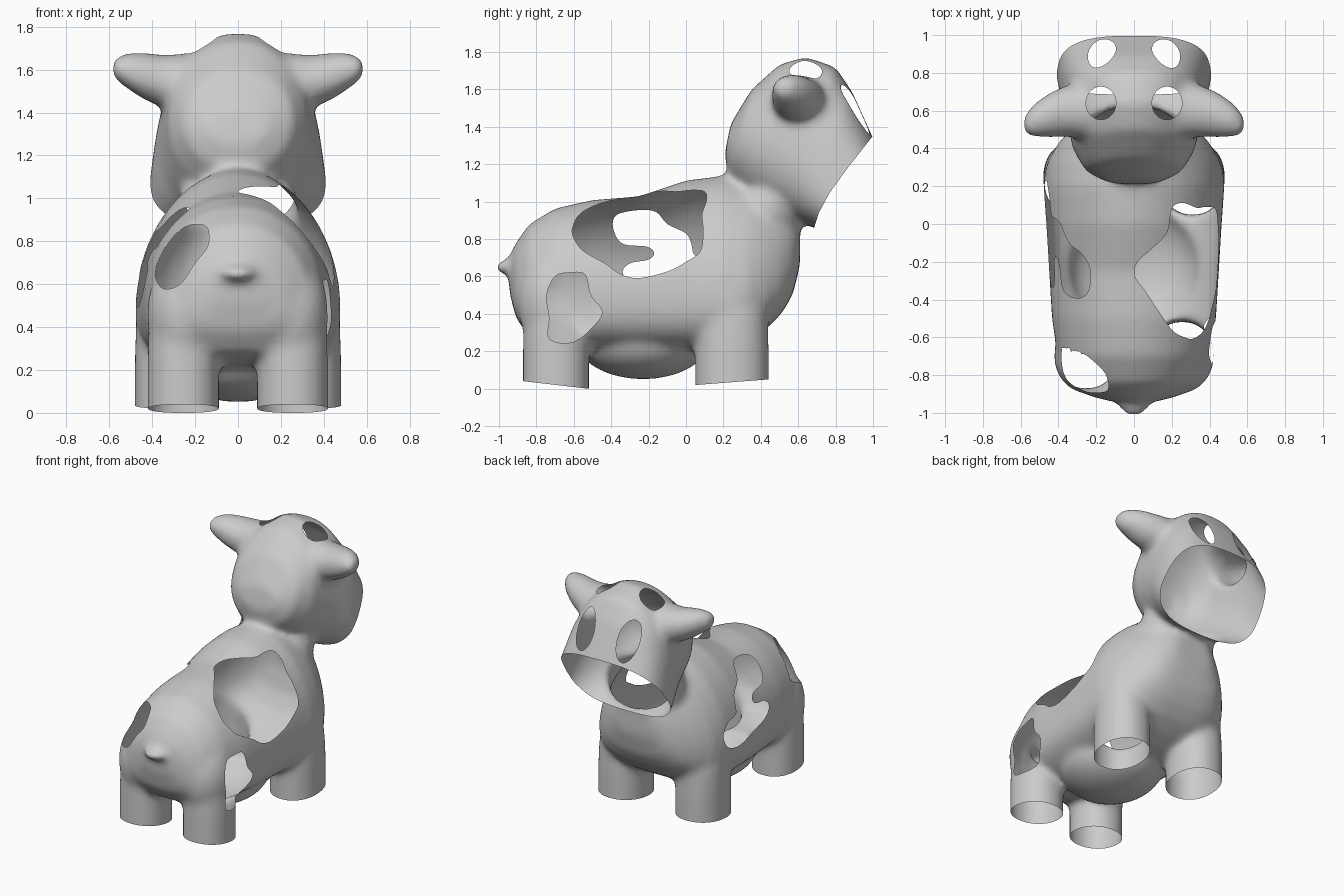
import bpy, bmesh, math
from mathutils import Matrix, Vector

if "Cube" in bpy.data.objects:
    bpy.data.objects.remove(bpy.data.objects["Cube"])

N = 40
bm = bmesh.new()


def loft(rings):
    loops = [[bm.verts.new(p) for p in r] for r in rings]
    faces = [bm.faces.new(loops[0][::-1]), bm.faces.new(loops[-1])]
    for a, b in zip(loops, loops[1:]):
        for i in range(len(a)):
            j = (i + 1) % len(a)
            faces.append(bm.faces.new((a[i], a[j], b[j], b[i])))
    bmesh.ops.recalc_face_normals(bm, faces=faces)


def ellipse(c, u, v, e=2.0, taper=0.0):
    c, u, v = Vector(c), Vector(u), Vector(v)
    out = []
    for i in range(N):
        a = 2 * math.pi * i / N
        x, y = math.cos(a), math.sin(a)
        x = math.copysign(abs(x) ** (2 / e), x)
        y = math.copysign(abs(y) ** (2 / e), y)
        out.append(c + u * x * (1 - taper * y) + v * y)
    return out


def ball(c, r):
    bmesh.ops.create_uvsphere(bm, u_segments=32, v_segments=16, radius=1,
                              matrix=Matrix.Translation(c) @ Matrix.Diagonal((*r, 1)))


# Torso: y, half width, bottom, top, roundness of the upper half
rings = []
for y, w, zb, zt, e in [(-.945, .10, .52, .71, 2), (-.91, .24, .38, .78, 2), (-.84, .345, .28, .88, 2),
                        (-.7, .405, .23, .965, 2.05), (-.5, .435, .2, 1.01, 2.05), (-.25, .45, .19, 1.03, 2),
                        (0, .465, .19, 1.115, 2), (.2, .48, .21, 1.14, 1.9), (.33, .46, .26, 1.13, 1.75),
                        (.43, .40, .32, 1.10, 1.75), (.51, .33, .40, 1.05, 1.8), (.57, .25, .50, .98, 2),
                        (.61, .15, .66, .93, 2)]:
    zc = max(.5, zb + .3 * (zt - zb))
    top = ellipse((0, y, zc), (w, 0, 0), (0, 0, zt - zc), e)
    low = ellipse((0, y, zc), (w, 0, 0), (0, 0, zc - zb), 2.8)
    rings.append(top[:N // 2] + low[N // 2:])
loft(rings)

# Head: top (y, z), bottom (y, z), half width, squareness, taper
rings = []
for ty, tz, by, bz, w, e, t in [(.24, 1.42, .205, 1.25, .14, 2, 0), (.35, 1.60, .23, 1.13, .26, 2, 0),
                                (.50, 1.735, .32, 1.03, .325, 2.1, .05), (.64, 1.775, .42, .97, .345, 2.2, .1),
                                (.80, 1.72, .52, .93, .37, 2.4, .1), (.89, 1.585, .60, .90, .39, 2.7, .1),
                                (1.0, 1.34, .69, .86, .41, 2.9, .08), (1.055, 1.22, .77, .81, .41, 2.9, .08)]:
    rings.append(ellipse((0, (ty + by) / 2, (tz + bz) / 2), (w, 0, 0),
                         (0, (ty - by) / 2, (tz - bz) / 2), e, t))
loft(rings)

# Neck, belly, tail
ball((0, .44, .96), (.28, .195, .24))
ball((0, -.23, .26), (.34, .36, .21))
ball((0, -.91, .65), (.10, .115, .045))

# Legs with haunches, and ears, both sides
for s in (1, -1):
    for cx, cy, rx, ry in [(.31, .245, .172, .198), (.255, -.695, .167, .178)]:
        loft([ellipse((s * cx, cy, z), (rx * k, 0, 0), (0, ry * k, 0), 2.15)
              for z, k in [(-.08, 1), (.1, 1), (.25, 1), (.4, .97), (.55, .8)]])
    ball((s * .24, -.70, .46), (.185, .2, .28))
    ball((s * .29, .22, .47), (.19, .215, .28))
    loft([ellipse((s * x, y, z), (0, ry, 0), (0, 0, rz))
          for x, y, z, ry, rz in [(.15, .6, 1.55, .15, .13), (.35, .6, 1.545, .14, .125),
                                  (.45, .575, 1.573, .12, .108), (.53, .55, 1.598, .09, .08),
                                  (.57, .53, 1.605, .06, .055), (.59, .525, 1.605, .03, .025)]])

# Fuse into one smooth skin
mesh = bpy.data.meshes.new("cow_blank")
bm.to_mesh(mesh)
bm.free()
blank = bpy.data.objects.new("cow_blank", mesh)
bpy.context.collection.objects.link(blank)
m = blank.modifiers.new("fuse", 'REMESH')
m.mode = 'VOXEL'
m.voxel_size = .018
m = blank.modifiers.new("soften", 'SMOOTH')
m.factor = .5
m.iterations = 24
skin = bpy.data.meshes.new_from_object(blank.evaluated_get(bpy.context.evaluated_depsgraph_get()))
bpy.data.objects.remove(blank)
bm = bmesh.new()
bm.from_mesh(skin)


def rounded(pts, steps=4):
    out, n = [], len(pts)
    for i in range(n):
        a, b, c, d = [Vector(pts[(i + k) % n]) for k in (-1, 0, 1, 2)]
        for k in range(steps):
            t = k / steps
            out.append(.5 * (2 * b + (c - a) * t + (2 * a - 5 * b + 4 * c - d) * t * t
                             + (3 * b - a - 3 * c + d) * t ** 3))
    return out


def oval(cx, cy, rx, ry):
    return [Vector((cx + rx * math.cos(i * math.pi / 12), cy + ry * math.sin(i * math.pi / 12))) for i in range(24)]


def signed_distance(p, poly):
    best, inside = 9.0, False
    for i, b in enumerate(poly):
        a = poly[i - 1]
        ab, ap = b - a, p - a
        t = max(0, min(1, ap.dot(ab) / max(ab.length_squared, 1e-9)))
        best = min(best, (ap - ab * t).length)
        if (a.y > p.y) != (b.y > p.y) and p.x < a.x + ab.x * (p.y - a.y) / ab.y:
            inside = not inside
    return -best if inside else best


def cut(project, side, poly):
    """Remove the projected outline from the skin and tidy its rim."""
    poly = [Vector(p) for p in poly]
    lo = [min(p[k] for p in poly) - .05 for k in (0, 1)]
    hi = [max(p[k] for p in poly) + .05 for k in (0, 1)]

    def f(v):
        q = Vector(project(v))
        if not (lo[0] < q.x < hi[0] and lo[1] < q.y < hi[1]):
            return 1.0
        return signed_distance(q, poly)

    gone = []
    for face in bm.faces:
        c = face.calc_center_median()
        if side(c) and f(c) < 0:
            gone.append(face)
    touched = {v for face in gone for v in face.verts}
    bmesh.ops.delete(bm, geom=gone, context='FACES')
    for v in [v for v in touched if v.is_valid]:
        n = v.normal.copy()
        for _ in range(2):
            d = f(v.co)
            if abs(d) > .05:
                break
            g = Vector([(f(v.co + e) - d) / .001 for e in
                        (Vector((.001, 0, 0)), Vector((0, .001, 0)), Vector((0, 0, .001)))])
            g -= n * g.dot(n)
            if g.length < .3:
                break
            step = g * (d / g.length_squared)
            v.co -= step if step.length < .02 else step.normalized() * .02


def yz(v): return (v.y, v.z)
def xz(v): return (v.x, v.z)
def xy(v): return (v.x, v.y)


# Open muzzle and open leg ends
cut(yz, lambda c: c.y > .6, [(1.2, 1.56), (.99, 1.34), (.86, 1.175), (.77, 1.05), (.71, .94),
                             (.685, .86), (.66, .79), (1.2, .7)])
cut(yz, lambda c: c.z < .1, [(-1, .055), (-.4, -.014), (-.4, -.2), (-1, -.2)])
cut(yz, lambda c: c.z < .1, [(-.1, .008), (.55, .058), (.55, -.2), (-.1, -.2)])

# Eyes and horn openings
for s in (1, -1):
    cut(xz, lambda c: c.y > .7, oval(s * .17, 1.495, .075, .13))
    cut(xy, lambda c: c.z > 1.6, oval(s * .175, .64, .08, .088))

# Large right spot, seen diagonally from above
cut(lambda v: (v.y, v.z - v.x), lambda c: c.x > -.1 and c.z > .5 and c.y < .3, rounded([
    (-.2, 1.025), (-.13, .96), (-.05, .88), (.04, .87), (.10, .84), (.11, .74), (.085, .6), (.09, .49),
    (.08, .31), (0, .235), (-.1, .18), (-.25, .15), (-.35, .18), (-.42, .245), (-.55, .36),
    (-.605, .5), (-.6, .61), (-.56, .74), (-.45, .87), (-.36, .95), (-.28, 1.02)]))
# Left spot
cut(yz, lambda c: c.x < -.1, rounded([
    (-.39, .86), (-.37, .93), (-.25, .955), (-.16, .945), (-.1, .88), (0, .83), (.03, .77), (.05, .71),
    (.16, .69), (.23, .62), (.19, .53), (.05, .49), (-.12, .52), (-.28, .56), (-.34, .62),
    (-.3, .67), (-.2, .69), (-.17, .725), (-.21, .76), (-.34, .775)]))
# Right thigh spot and left rump spot
cut(yz, lambda c: c.x > .29, rounded([
    (-.7, .6), (-.62, .62), (-.54, .61), (-.51, .5), (-.45, .42), (-.48, .35), (-.6, .25),
    (-.73, .265), (-.73, .38), (-.745, .5)]))
cut(xz, lambda c: c.y < -.45, rounded([
    (-.385, .65), (-.345, .76), (-.25, .865), (-.15, .87), (-.14, .78), (-.2, .7), (-.27, .6), (-.35, .58)]))

bmesh.ops.triangulate(bm, faces=bm.faces[:])
final = bpy.data.meshes.new("cow_shell")
bm.to_mesh(final)
bm.free()
final.shade_smooth()
bpy.context.collection.objects.link(bpy.data.objects.new("cow_shell", final))
